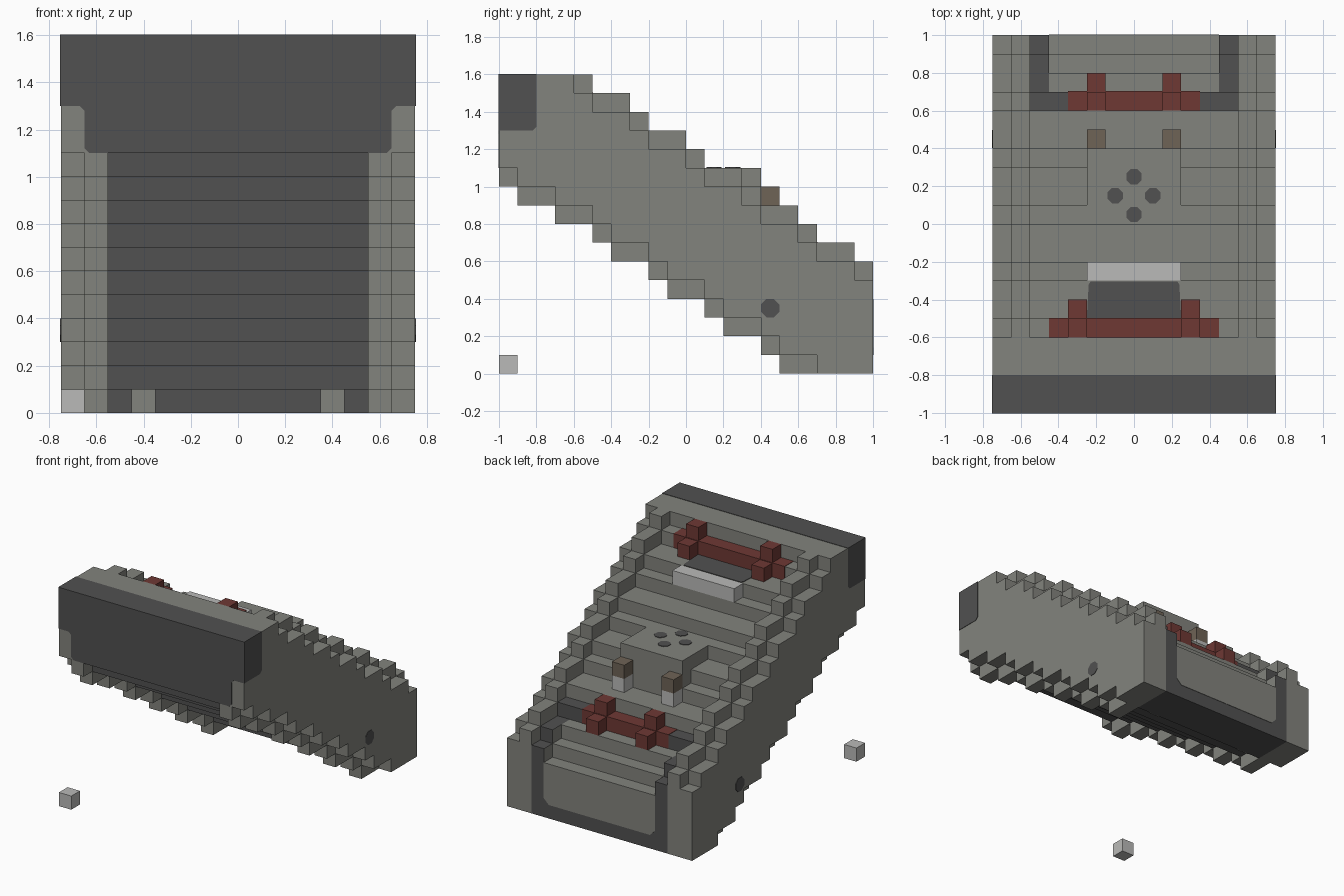
import bpy, bmesh, math

cube = bpy.data.objects.get("Cube")
if cube:
    bpy.data.objects.remove(cube, do_unlink=True)


def material(name, *rgb):
    m = bpy.data.materials.new(name)
    m.use_nodes = True
    m.diffuse_color = (*rgb, 1)
    m.node_tree.nodes["Principled BSDF"].inputs["Base Color"].default_value = (*rgb, 1)
    return m


GREY = material("hull grey", .224, .227, .205)
DARK = material("dark grey", .082, .082, .082)
LIGHT = material("light grey", .49, .49, .48)
RED = material("dull red", .156, .04, .034)
BROWN = material("lever brown", .156, .125, .093)


def prism(name, pts, axis, a, b, mats, rule=None):
    """Extrude a 2D outline along an axis; rule(centre, normal) picks the material."""
    place = {"x": lambda p, d: (d, p[0], p[1]),
             "y": lambda p, d: (p[0], d, p[1]),
             "z": lambda p, d: (p[0], p[1], d)}[axis]
    bm = bmesh.new()
    near = [bm.verts.new(place(p, a)) for p in pts]
    far = [bm.verts.new(place(p, b)) for p in pts]
    bm.faces.new(near)
    bm.faces.new(far[::-1])
    n = len(pts)
    for i in range(n):
        j = (i + 1) % n
        bm.faces.new((near[i], far[i], far[j], near[j]))
    bmesh.ops.recalc_face_normals(bm, faces=bm.faces[:])
    bm.normal_update()
    if rule:
        for f in bm.faces:
            f.material_index = rule(f.calc_center_median(), f.normal)
    me = bpy.data.meshes.new(name)
    bm.to_mesh(me)
    bm.free()
    for m in mats:
        me.materials.append(m)
    ob = bpy.data.objects.new(name, me)
    bpy.context.collection.objects.link(ob)
    return ob


def box(name, x, y, z, mat):
    return prism(name, [(x[0], y[0]), (x[1], y[0]), (x[1], y[1]), (x[0], y[1])], "z", *z, [mat])


def octagon(cx, cy, r):
    return [(cx + r * math.cos(math.radians(a)), cy + r * math.sin(math.radians(a)))
            for a in [22.5 + 45 * k for k in range(8)]]


def stairs(breaks, z):
    """Outline points of a descending staircase."""
    pts = []
    for k, (a, b) in enumerate(zip(breaks, breaks[1:])):
        pts += [(a, z - k * .1), (b, z - k * .1)]
    return pts


# Staircase profiles, as step positions from front to back
TREADS = [-.5, -.3, -.2, 0, .1, .3, .4, .6, .7]
UNDER = [-1, -.9, -.7, -.5, -.4, -.2, -.1, .1, .2, .4, .5]
rim = stairs([-1] + TREADS + [.9, 1], 1.6) + stairs(UNDER + [1], 1.0)[::-1]
low_under = stairs(UNDER + [.7, 1], 1.1)[::-1]
deck = stairs([-1, -.6] + TREADS + [.9, 1], 1.6) + low_under
core = stairs([-1, -.6] + TREADS + [.8, .9, 1], 1.6) + low_under


def core_rule(c, n):
    if n.z < -.5 or n.y < -.5:
        return 1
    if n.y > .5 and (c.y > .95 or .65 < c.y < .75):
        return 1
    return int(n.z > .5 and .6 < c.y < .7)


def arm_rule(c, n):
    return int(n.z < -.5 or n.y < -.5 or c.y > .61)


# Hull: sunken core, dark rear frame, raised rims and outer sides
prism("hull_core", core, "x", -.45, .45, [GREY, DARK], core_rule)
for side, s in (("left", 1), ("right", -1)):
    prism(side + "_rear_frame", deck, "x", s * .45, s * .55, [GREY, DARK], arm_rule)
    prism(side + "_rim", rim, "x", s * .55, s * .65, [GREY])
    prism(side + "_side", deck, "x", s * .65, s * .75, [GREY])
    # Painted side nose patch and side port
    prism(side + "_nose_patch",
          [(-1.003, 1.603), (-.8, 1.603), (-.8, 1.32), (-.82, 1.3), (-1.003, 1.3)],
          "x", s * .75, s * .753, [DARK])
    prism(side + "_side_port", octagon(.45, .35, .053), "x", s * .75, s * .753, [DARK])
    box(side + "_foot_patch", sorted((s * .35, s * .45)), (.692, .7), (0, .1), GREY)

# Painted nose
half = [(.75, 1.603), (.75, 1.3), (.67, 1.3), (.65, 1.28), (.65, 1.12), (.63, 1.1)]
prism("nose_front", half + [(-x, z) for x, z in half[::-1]], "y", -1.003, -1, [DARK])
box("nose_top", (-.75, .75), (-1.003, -.8), (1.6, 1.603), DARK)

# Rear panel inset in the dark frame
half = [(.45, .4), (.45, .14), (.41, .1)]
prism("rear_panel", half + [(-x, z) for x, z in half[::-1]], "y", 1, 1.003, [GREY])


# Red benches: a bar, two raised posts and two footrests each
def bench(name, y, z, bar, post):
    box(name + "_bar", (-bar, bar), (y, y + .103), (z - .1, z + .003), RED)
    for side, s in (("left", 1), ("right", -1)):
        xs = sorted((s * post, s * (post + .1)))
        box(f"{name}_{side}_post", xs, (y, y + .1), (z, z + .1), RED)
        box(f"{name}_{side}_rest", xs, (y + .1, y + .2), (z - .1, z), RED)


bench("front_bench", -.6, 1.5, .45, .25)
bench("rear_bench", .6, .7, .35, .15)

# Screen and light ledge
prism("screen", [(-.25, -.5), (.25, -.5), (.24, -.32), (.23, -.305), (-.23, -.305), (-.24, -.32)],
      "z", 1.4, 1.404, [DARK])
box("light_ledge", (-.25, .25), (-.3, -.2), (1.3, 1.4), LIGHT)

# Console with round buttons
box("console", (-.25, .25), (.1, .4), (.9, 1.1), GREY)
for k, (x, y) in enumerate([(0, .25), (-.1, .15), (.1, .15), (0, .05)]):
    prism(f"button_{k + 1}", octagon(x, y, .044), "z", 1.1, 1.104, [DARK])

# Levers
for side, s in (("left", 1), ("right", -1)):
    xs = sorted((s * .15, s * .25))
    box(side + "_lever_base", xs, (.4, .5), (.8, .9), LIGHT)
    box(side + "_lever_knob", xs, (.4, .5), (.9, 1.0), BROWN)

# Loose block on the ground
box("loose_block", (-.75, -.65), (-1, -.9), (0, .1), LIGHT)
